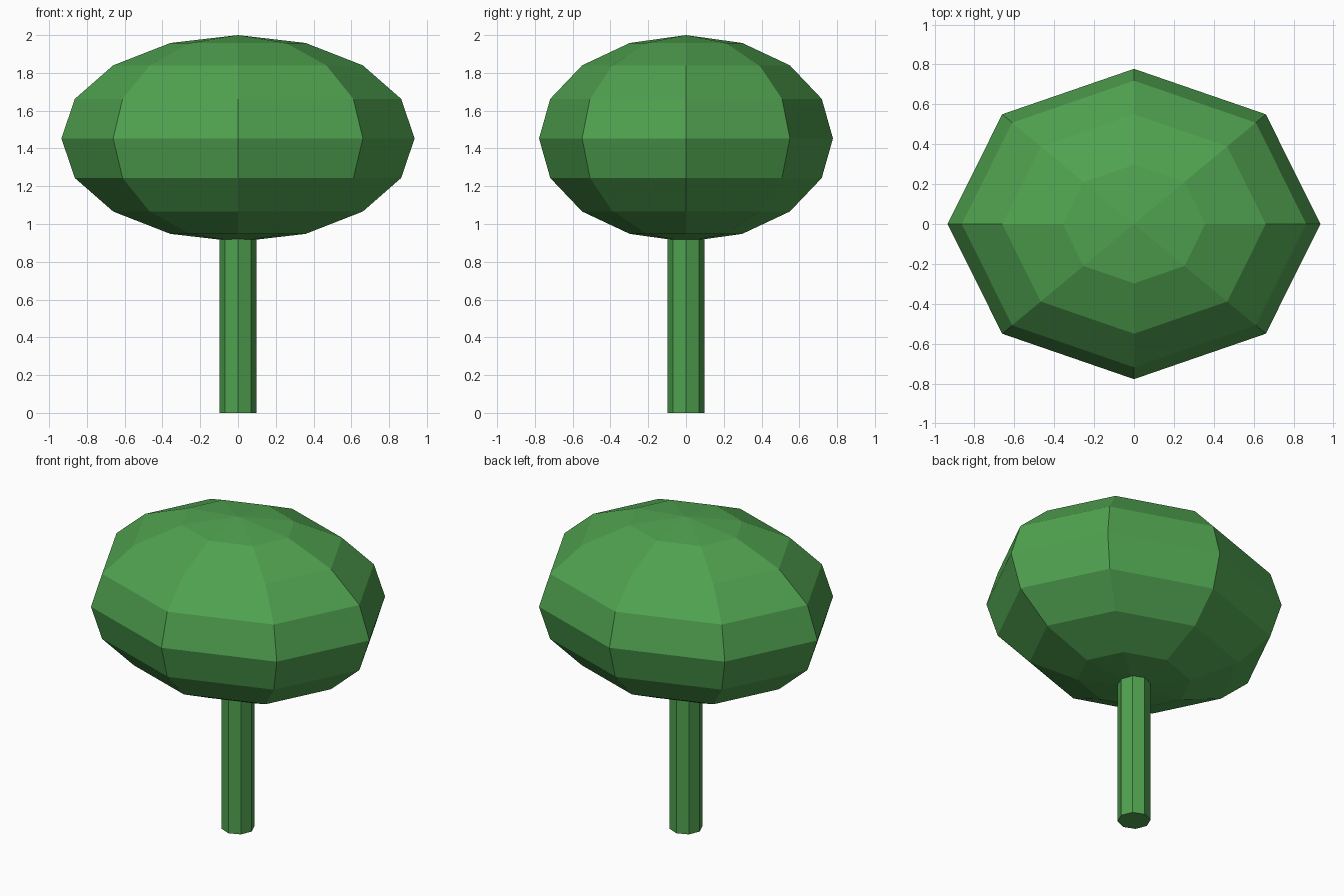
import bpy

if "Cube" in bpy.data.objects:
    bpy.data.objects.remove(bpy.data.objects["Cube"])

green = bpy.data.materials.new("leaf_green")
green.diffuse_color = (0.08, 0.36, 0.08, 1)
green.use_nodes = True
green.node_tree.nodes["Principled BSDF"].inputs["Base Color"].default_value = green.diffuse_color


def finish(name, scale=(1, 1, 1)):
    """Name, scale and colour the part just added."""
    obj = bpy.context.object
    obj.name = name
    obj.scale = scale
    bpy.ops.object.transform_apply(location=False, rotation=False, scale=True)
    obj.data.materials.append(green)
    return obj


# Trunk: eight-sided post that ends inside the crown
trunk_height = 1.0
bpy.ops.mesh.primitive_cylinder_add(vertices=8, radius=0.097, depth=trunk_height,
                                    location=(0, 0, trunk_height / 2))
finish("trunk")

# Crown: low-poly squashed ball, wider in x than in y
bpy.ops.mesh.primitive_uv_sphere_add(segments=8, ring_count=8, radius=1,
                                     location=(0, 0, 1.453))
finish("crown", (0.935, 0.778, 0.547))
